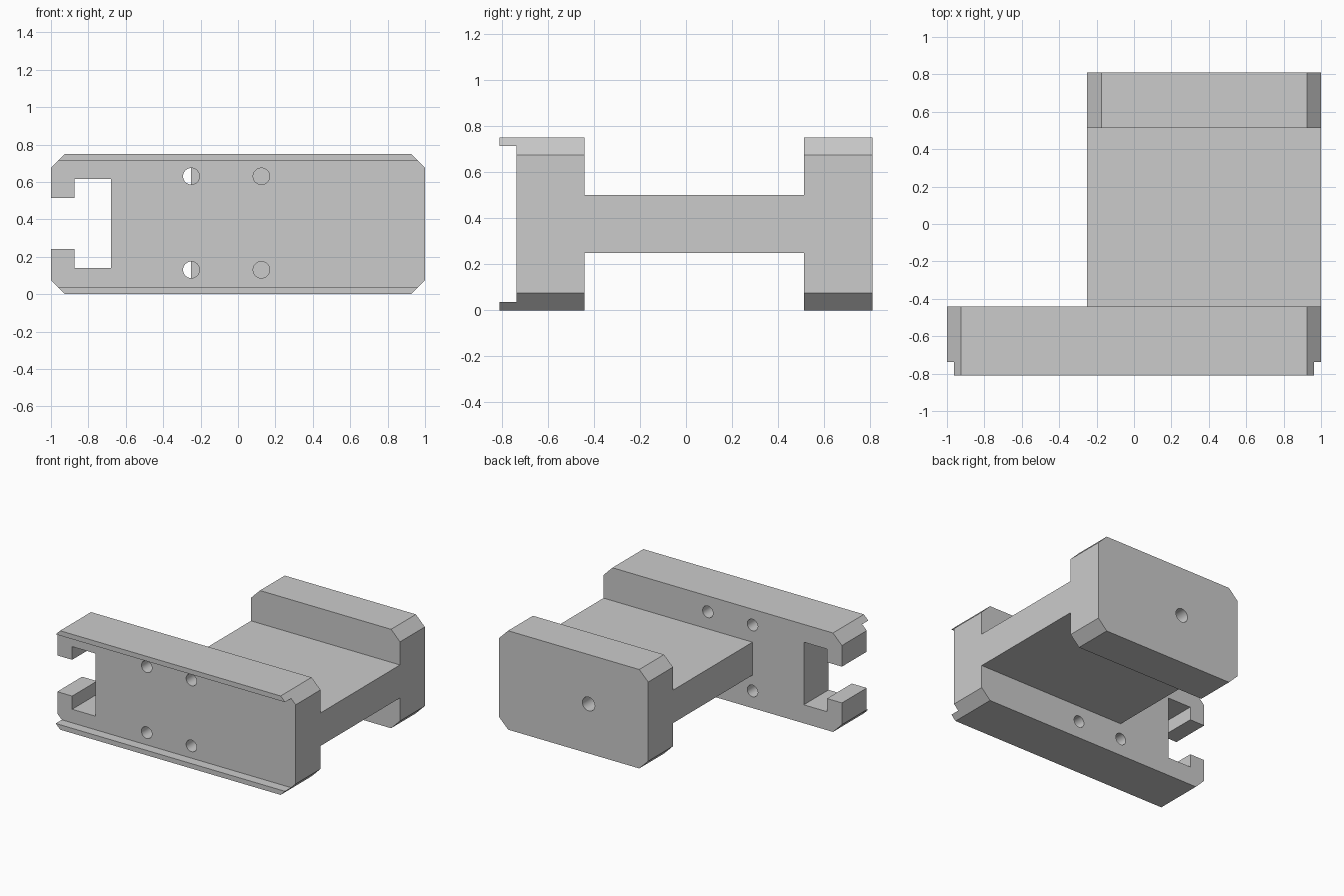
import bpy, bmesh
from math import pi
from mathutils import Matrix

if "Cube" in bpy.data.objects:
    bpy.data.objects.remove(bpy.data.objects["Cube"])


def prism(name, outline, y0, y1):
    """Extrude an x-z outline from y0 to y1."""
    bm = bmesh.new()
    face = bm.faces.new([bm.verts.new((x, y0, z)) for x, z in outline])
    ext = bmesh.ops.extrude_face_region(bm, geom=[face])
    bmesh.ops.translate(bm, vec=(0, y1 - y0, 0),
                        verts=[v for v in ext["geom"] if isinstance(v, bmesh.types.BMVert)])
    return finish(name, bm)


def finish(name, bm):
    bmesh.ops.recalc_face_normals(bm, faces=bm.faces)
    mesh = bpy.data.meshes.new(name)
    bm.to_mesh(mesh)
    bm.free()
    obj = bpy.data.objects.new(name, mesh)
    bpy.context.collection.objects.link(obj)
    return obj


def rect(x0, x1, z0, z1):
    return [(x0, z0), (x1, z0), (x1, z1), (x0, z1)]


def chamfered(x0, x1, z0, z1, c):
    return [(x0 + c, z0), (x1 - c, z0), (x1, z0 + c), (x1, z1 - c),
            (x1 - c, z1), (x0 + c, z1), (x0, z1 - c), (x0, z0 + c)]


def drill(name, x, z, r, y0, y1):
    bm = bmesh.new()
    mat = Matrix.Translation((x, (y0 + y1) / 2, z)) @ Matrix.Rotation(pi / 2, 4, 'X')
    bmesh.ops.create_cone(bm, cap_ends=True, segments=48, radius1=r, radius2=r,
                          depth=y1 - y0, matrix=mat)
    return finish(name, bm)


def combine(target, tool, operation):
    mod = target.modifiers.new(operation.lower(), 'BOOLEAN')
    mod.operation, mod.object, mod.solver = operation, tool, 'EXACT'
    tool.hide_render = True
    bpy.context.view_layer.objects.active = target
    bpy.ops.object.modifier_apply(modifier=mod.name)
    bpy.data.objects.remove(tool)


H = 0.75

# Chamfered front and back plates joined by the horizontal web
body = prism("bracket_body", chamfered(-1, 1, 0, H, 0.075), -0.81, -0.44)

# Shallow front channel leaving a thin lip at top and bottom
combine(body, prism("channel_cutter", rect(-1.1, 1.1, 0.037, H - 0.037), -0.9, -0.737), 'DIFFERENCE')

# T-shaped slot open at the left end
slot = [(-1.1, 0.24), (-0.875, 0.24), (-0.875, 0.14), (-0.68, 0.14),
        (-0.68, 0.615), (-0.875, 0.615), (-0.875, 0.515), (-1.1, 0.515)]
combine(body, prism("slot_cutter", slot, -1, -0.3), 'DIFFERENCE')

combine(body, prism("web", rect(-0.25, 1, 0.25, 0.5), -0.54, 0.61), 'UNION')
combine(body, prism("back_plate", chamfered(-0.25, 1, 0, H, 0.075), 0.513, 0.81), 'UNION')

# Four through holes in the front plate
for x in (-0.25, 0.125):
    for z in (0.13, 0.63):
        combine(body, drill("hole_cutter", x, z, 0.044, -0.9, -0.3), 'DIFFERENCE')

# Blind hole in the back plate
combine(body, drill("back_hole_cutter", 0.25, H / 2, 0.052, 0.36, 0.9), 'DIFFERENCE')

# Smooth the hole walls only
body.select_set(True)
bpy.context.view_layer.objects.active = body
bpy.ops.object.shade_smooth_by_angle(angle=0.5)
